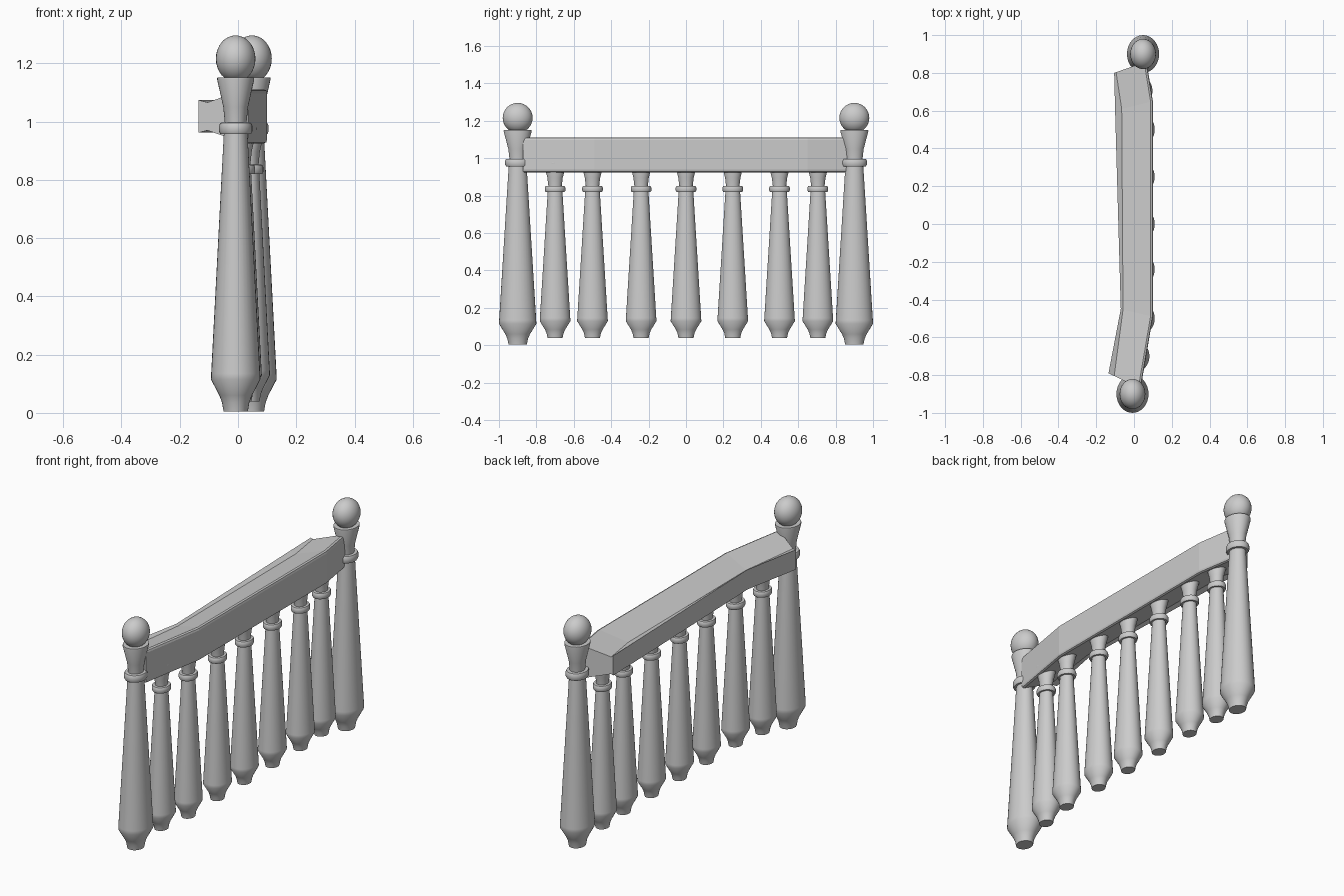
import bpy, bmesh, math

if "Cube" in bpy.data.objects:
    bpy.data.objects.remove(bpy.data.objects["Cube"])

# Turned profile (radius, height), shared by posts and balusters
PROFILE = [(0, 0.005), (0.049, 0.005), (0.055, 0.035), (0.066, 0.06), (0.1, 0.115),
           (0.099, 0.135), (0.048, 0.957), (0.062, 0.957), (0.067, 0.966),
           (0.067, 0.986), (0.062, 0.996), (0.044, 0.997), (0.05, 1.05),
           (0.075, 1.145), (0.074, 1.152), (0, 1.152)]
FLAT_X = 0.85
SEGS = 32


def smooth(ob):
    bpy.ops.object.select_all(action='DESELECT')
    ob.select_set(True)
    bpy.context.view_layer.objects.active = ob
    bpy.ops.object.shade_smooth_by_angle(angle=math.radians(35))


def make_object(name, bm):
    bmesh.ops.remove_doubles(bm, verts=bm.verts, dist=1e-5)
    bmesh.ops.recalc_face_normals(bm, faces=bm.faces)
    me = bpy.data.meshes.new(name)
    bm.to_mesh(me)
    bm.free()
    ob = bpy.data.objects.new(name, me)
    bpy.context.collection.objects.link(ob)
    return ob


def turned(name, x, y, z, scale):
    bm = bmesh.new()
    vs = [bm.verts.new((r, 0, h)) for r, h in PROFILE]
    es = [bm.edges.new(p) for p in zip(vs, vs[1:])]
    bmesh.ops.spin(bm, geom=vs + es, axis=(0, 0, 1), cent=(0, 0, 0),
                   angle=2 * math.pi, steps=SEGS, use_merge=True)
    for v in bm.verts:
        v.co = (v.co.x * scale * FLAT_X + x, v.co.y * scale + y, v.co.z * scale + z)
    smooth(make_object(name, bm))


# End posts with ball finials
for side, x, y in (("front", -0.008, -0.9), ("back", 0.048, 0.9)):
    turned(side + "_post", x, y, 0, 1)
    bpy.ops.mesh.primitive_uv_sphere_add(segments=32, ring_count=16, radius=0.08,
                                         location=(x, y, 1.216))
    ball = bpy.context.object
    ball.name = side + "_ball"
    ball.scale = (FLAT_X, 1, 1)
    smooth(ball)

# Balusters follow the bend of the rail
for i, (x, y) in enumerate([(0.012, -0.7), (0.04, -0.5), (0.04, -0.24), (0.04, 0),
                            (0.04, 0.25), (0.04, 0.5), (0.028, 0.705)]):
    turned(f"baluster_{i + 1}", x, y, 0.035, 0.82)

# Bent handrail: stations of (left x, left y, right x, right y, groove inset)
STATIONS = [(-0.135, -0.79, 0.035, -0.872, 0.03), (-0.07, -0.45, 0.1, -0.49, 0.012),
            (-0.1, 0.6, 0.1, 0.65, 0.035), (-0.105, 0.8, 0.066, 0.86, 0.01)]
MID, HALF = 1.018, 0.093
bm = bmesh.new()
loops = []
for lx, ly, rx, ry, inset in STATIONS:
    def point(d, z):
        t = d / (rx - lx)
        return bm.verts.new((lx + d, ly + (ry - ly) * t, MID + z))
    w = rx - lx
    top = [(0, 0.056), (inset, 0.048), (w - 0.012, HALF), (w - 0.003, HALF - 0.004),
           (w, HALF - 0.014)]
    section = top + [(d, -z) for d, z in reversed(top)]
    loops.append([point(d, z) for d, z in section])
for a, b in zip(loops, loops[1:]):
    for i in range(len(a)):
        j = (i + 1) % len(a)
        bm.faces.new((a[i], a[j], b[j], b[i]))
bm.faces.new(loops[0])
bm.faces.new(loops[-1])
make_object("handrail", bm)
